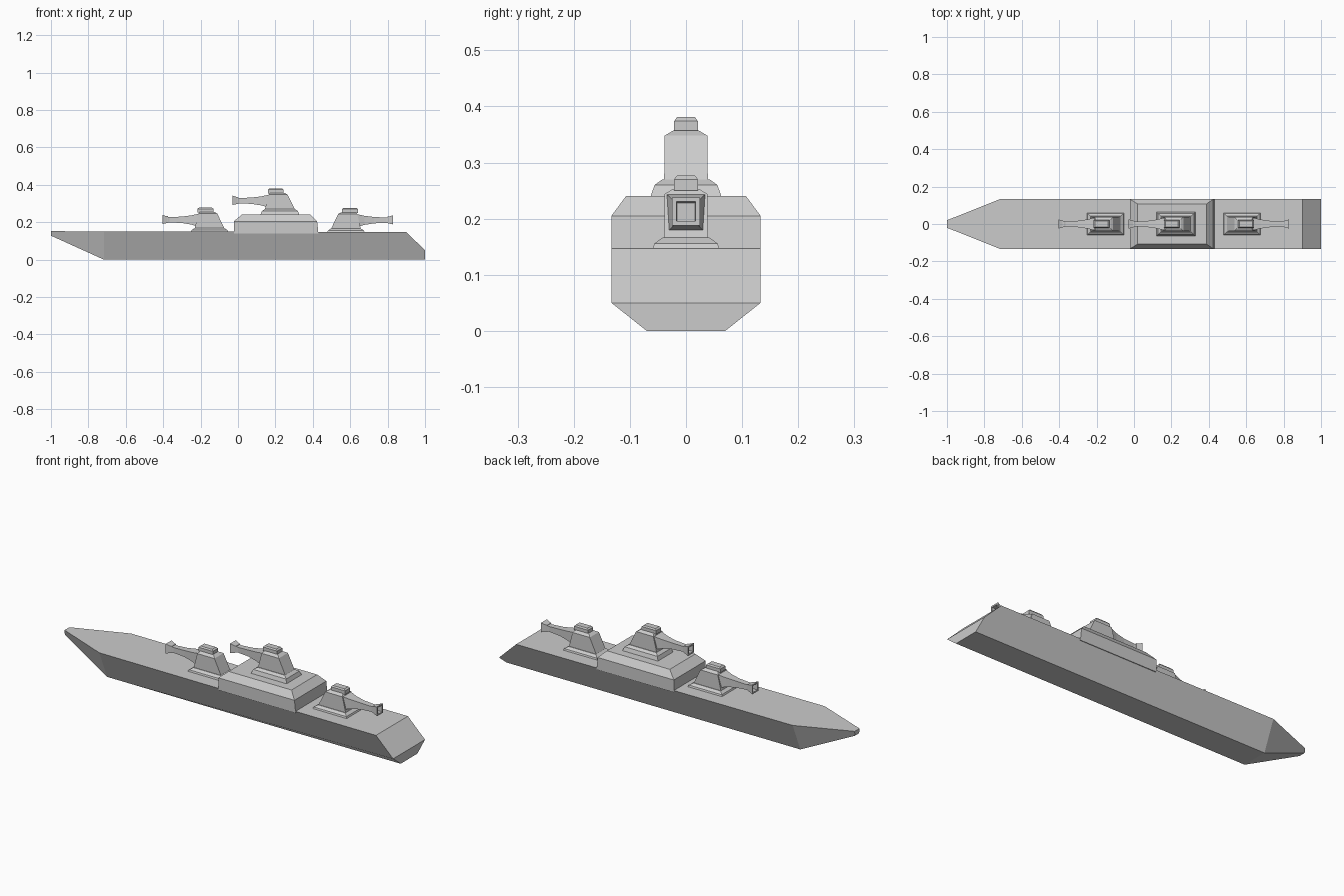
import bpy, bmesh
from mathutils import Matrix

if "Cube" in bpy.data.objects:
    bpy.data.objects.remove(bpy.data.objects["Cube"])


def finish(bm, name, mat=None):
    bmesh.ops.recalc_face_normals(bm, faces=bm.faces)
    me = bpy.data.meshes.new(name)
    bm.to_mesh(me)
    bm.free()
    ob = bpy.data.objects.new(name, me)
    bpy.context.collection.objects.link(ob)
    if mat:
        ob.matrix_world = mat
    return ob


def loft(name, rings, mat=None, hollow=None):
    """Join matching point rings with quads and cap both ends."""
    bm = bmesh.new()
    loops = [[bm.verts.new(p) for p in r] for r in rings]
    n = len(loops[0])
    for a, b in zip(loops, loops[1:]):
        for i in range(n):
            j = (i + 1) % n
            bm.faces.new((a[i], a[j], b[j], b[i]))
    end = bm.faces.new(loops[0])
    bm.faces.new(loops[-1])
    bmesh.ops.recalc_face_normals(bm, faces=bm.faces)
    if hollow:
        bmesh.ops.inset_region(bm, faces=[end], thickness=hollow[0])
        bmesh.ops.inset_region(bm, faces=[end], thickness=0.0001, depth=-hollow[1])
    return finish(bm, name, mat)


def level(z, x0, x1, y):
    return [(x0, -y, z), (x1, -y, z), (x1, y, z), (x0, y, z)]


def upright(x, zc, h):
    return [(x, -h, zc - h), (x, h, zc - h), (x, h, zc + h), (x, -h, zc + h)]


# Hull: one half's points per side, joined by large flat faces
bm = bmesh.new()
half = dict(tip_top=(-1, .02, .152), tip_low=(-1, .018, .128),
            bow_deck=(-.717, .133, .151), bow_keel=(-.717, .07, 0),
            stern_deck=(.9, .133, .147), stern_mid=(1, .133, .05),
            stern_keel=(1, .07, 0))
L = {k: bm.verts.new((x, -y, z)) for k, (x, y, z) in half.items()}
R = {k: bm.verts.new(p) for k, p in half.items()}
for s in (L, R):
    for names in ("tip_top tip_low bow_keel bow_deck",
                  "bow_deck bow_keel stern_keel stern_mid stern_deck"):
        bm.faces.new([s[k] for k in names.split()])
strip = ["tip_top", "tip_low", "bow_keel", "stern_keel", "stern_mid",
         "stern_deck", "bow_deck"]
for a, b in zip(strip, strip[1:] + strip[:1]):
    bm.faces.new((L[a], L[b], R[b], R[a]))
finish(bm, "hull")

# Raised deck block with chamfered top
loft("superstructure", [level(.14, -.022, .43, .133),
                        level(.205, -.022, .423, .133),
                        level(.24, .02, .388, .107)])


# Gun turret, modelled with the barrel towards -x
def turret(label, x, z, turn):
    m = Matrix.Translation((x, 0, z))
    if turn:
        m = m @ Matrix.Diagonal((-1, -1, 1, 1))
    loft(label + "_base", [level(0, -.104, .104, .063),
                           level(.02, -.096, .096, .056),
                           level(.03, -.08, .08, .042)], m)
    loft(label + "_body", [level(.02, -.082, .084, .039),
                           level(.108, -.06, .041, .038),
                           level(.117, -.052, .026, .023)], m)
    loft(label + "_hatch", [level(.114, -.064, .02, .021),
                            level(.134, -.064, .02, .021),
                            level(.141, -.056, .012, .016)], m)
    loft(label + "_barrel", [upright(-.253, .077, .025), upright(-.215, .075, .014),
                             upright(-.15, .075, .017), upright(-.1, .074, .024),
                             upright(-.06, .073, .034)], m, hollow=(.011, .03))


turret("fore_turret", -.152, .138, False)
turret("middle_turret", .224, .24, False)
turret("aft_turret", .577, .136, True)
